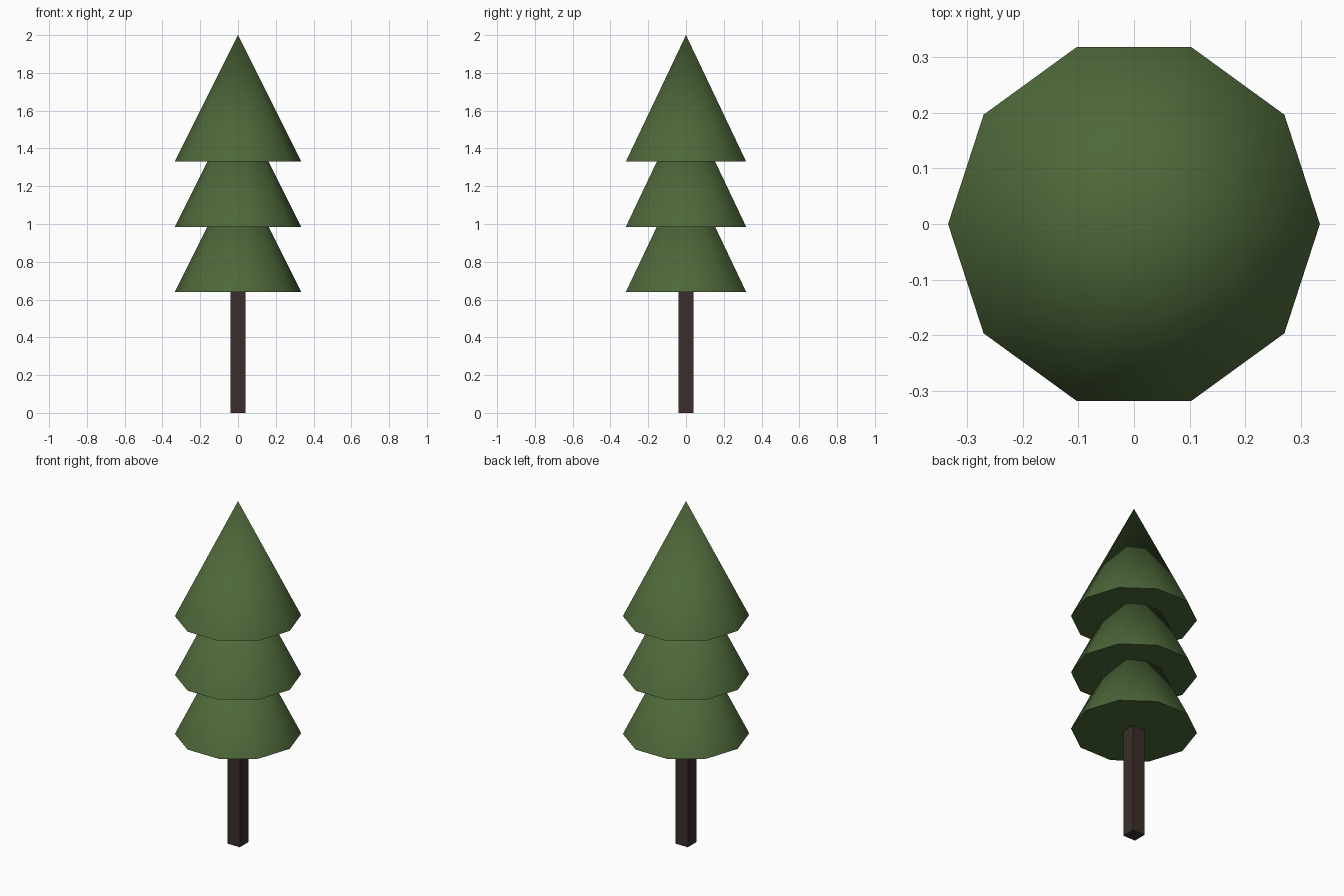
import bpy, bmesh, math

if "Cube" in bpy.data.objects:
    bpy.data.objects.remove(bpy.data.objects["Cube"])


def material(name, color):
    m = bpy.data.materials.new(name)
    m.diffuse_color = (*color, 1)
    m.use_nodes = True
    m.node_tree.nodes["Principled BSDF"].inputs["Base Color"].default_value = m.diffuse_color
    return m


def finish(name, bm, mat):
    bmesh.ops.recalc_face_normals(bm, faces=bm.faces)
    me = bpy.data.meshes.new(name)
    bm.to_mesh(me)
    bm.free()
    me.materials.append(mat)
    ob = bpy.data.objects.new(name, me)
    bpy.context.collection.objects.link(ob)
    return ob


def cone(name, radius, z, height, sides, mat):
    bm = bmesh.new()
    ring = [bm.verts.new((radius * math.cos(i * math.tau / sides),
                          radius * math.sin(i * math.tau / sides), z))
            for i in range(sides)]
    tip = bm.verts.new((0, 0, z + height))
    for i in range(sides):
        bm.faces.new((ring[i], ring[(i + 1) % sides], tip))
    bm.faces.new(ring[::-1])
    ob = finish(name, bm, mat)
    # soft sides, crisp bottom rim
    bpy.ops.object.select_all(action='DESELECT')
    ob.select_set(True)
    bpy.context.view_layer.objects.active = ob
    bpy.ops.object.shade_smooth_by_angle(angle=math.radians(40))
    return ob


green = material("foliage_green", (0.076, 0.138, 0.042))
brown = material("bark_brown", (0.045, 0.028, 0.025))

# three identical overlapping foliage tiers
for i, part in enumerate(("lower", "middle", "upper")):
    cone(part + "_foliage", 0.335, 0.64 + 0.345 * i, 0.67, 10, green)

# square trunk
bm = bmesh.new()
bmesh.ops.create_cube(bm, size=1)
bmesh.ops.scale(bm, vec=(0.08, 0.08, 0.65), verts=bm.verts)
bmesh.ops.translate(bm, vec=(0, 0, 0.325), verts=bm.verts)
finish("trunk", bm, brown)
